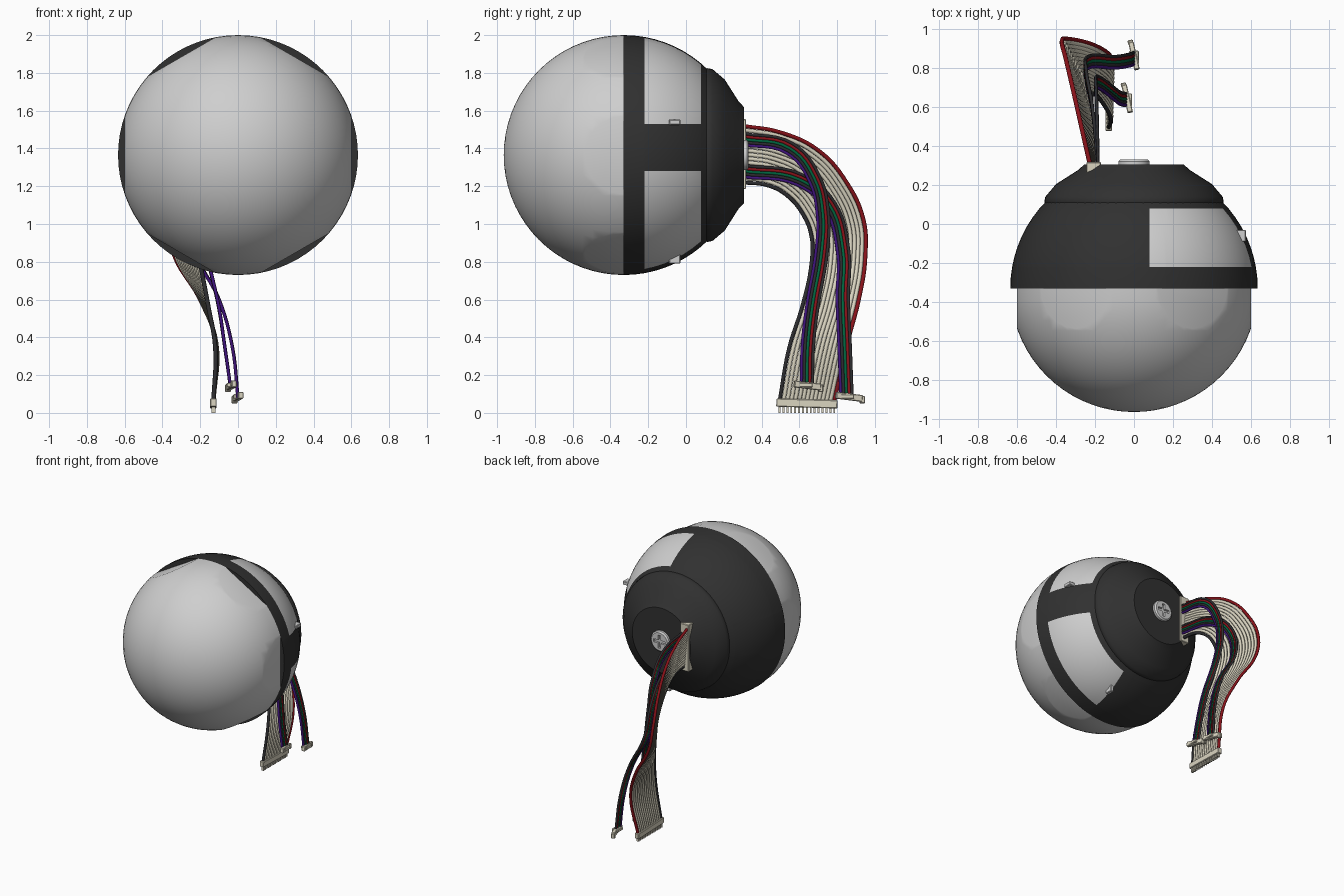
import bpy, bmesh, math
from mathutils import Vector, Matrix

if "Cube" in bpy.data.objects:
    bpy.data.objects.remove(bpy.data.objects["Cube"])

C = Vector((0, -0.33, 1.365))   # ball centre
R = 0.635


def mat(name, rgb):
    m = bpy.data.materials.new(name)
    m.diffuse_color = (*rgb, 1)
    m.use_nodes = True
    m.node_tree.nodes["Principled BSDF"].inputs["Base Color"].default_value = m.diffuse_color
    return m


LIGHT = mat("light grey", (0.62, 0.62, 0.62))
DARK = mat("charcoal", (0.03, 0.03, 0.03))
CREAM = mat("cream", (0.70, 0.66, 0.53))
RED = mat("red", (0.25, 0.006, 0.01))
GREEN = mat("green", (0.0, 0.13, 0.05))
PURPLE = mat("purple", (0.05, 0.006, 0.2))
BLACK = mat("wire black", (0.025, 0.025, 0.028))


def finish(name, bm, mats, loc=(0, 0, 0), smooth=True):
    bmesh.ops.recalc_face_normals(bm, faces=bm.faces)
    me = bpy.data.meshes.new(name)
    bm.to_mesh(me)
    bm.free()
    for m in mats:
        me.materials.append(m)
    ob = bpy.data.objects.new(name, me)
    bpy.context.collection.objects.link(ob)
    ob.location = loc
    if smooth:
        bpy.ops.object.select_all(action='DESELECT')
        ob.select_set(True)
        bpy.context.view_layer.objects.active = ob
        bpy.ops.object.shade_smooth_by_angle(angle=math.radians(30))
    return ob


def ball():
    bm = bmesh.new()
    bmesh.ops.create_uvsphere(bm, u_segments=72, v_segments=36, radius=R,
                              matrix=Matrix.Rotation(math.pi / 2, 4, 'X'))
    return bm


def cut(bm, co, no, clear=True):
    bmesh.ops.bisect_plane(bm, geom=bm.verts[:] + bm.edges[:] + bm.faces[:], dist=1e-5,
                           plane_co=co, plane_no=no, clear_outer=clear)
    if clear:
        bmesh.ops.holes_fill(bm, edges=[e for e in bm.edges if e.is_boundary], sides=0)


def box(name, lo, hi, m, rot_z=0.0, rot_x=0.0, bevel=0.004):
    lo, hi = Vector(lo), Vector(hi)
    bm = bmesh.new()
    bmesh.ops.create_cube(bm, size=1, matrix=Matrix.Diagonal((*(hi - lo), 1)))
    if bevel:
        bmesh.ops.bevel(bm, geom=bm.edges[:], offset=bevel, segments=1, affect='EDGES')
    ob = finish(name, bm, [m], (lo + hi) / 2, smooth=False)
    ob.rotation_euler = (rot_x, 0, rot_z)
    return ob


# Front half ball with six shallow flats around its rim
bm = ball()
for i in range(6):
    n = Vector((math.cos(i * math.pi / 3), 0, math.sin(i * math.pi / 3)))
    cut(bm, n * 0.6, n)
cut(bm, (0, 0, 0), (0, 1, 0))
finish("front_dome", bm, [LIGHT], C)

# Rear shell with two light panels, the second turned a quarter about the ball axis
bm = ball()
cut(bm, (0, 0, 0), (0, -1, 0))
cut(bm, (0, 0.45, 0), (0, 1, 0))
for y in (0.11, 0.41):
    cut(bm, (0, y, 0), (0, 1, 0), False)
for co, no in (((0.08, 0, 0), (1, 0, 0)), ((0, 0, 0.165), (0, 0, 1)),
               ((0.165, 0, 0), (1, 0, 0)), ((0, 0, -0.085), (0, 0, 1))):
    cut(bm, co, no, False)
for f in bm.faces:
    p = f.calc_center_median()
    upper = p.x > 0.08 and p.z > 0.165
    lower = p.x > 0.165 and p.z < -0.085
    if 0.11 < p.y < 0.41 and (upper or lower):
        f.material_index = 1
finish("rear_shell", bm, [DARK, LIGHT], C)

# Small latch at the edge of each panel
box("upper_panel_latch", (0.525, -0.09, 1.525), (0.575, -0.03, 1.553), LIGHT)
box("lower_panel_latch", (0.161, -0.09, 0.79), (0.189, -0.03, 0.84), LIGHT)


# Turned parts around the ball axis, profile as (radius, y)
def lathe(name, prof, m, seg=64):
    bm = bmesh.new()
    vs = [bm.verts.new((r, y, C.z)) for r, y in prof]
    es = [bm.edges.new(p) for p in zip(vs, vs[1:])]
    bmesh.ops.spin(bm, geom=vs + es, cent=(0, 0, C.z), axis=(0, 1, 0),
                   angle=math.tau, steps=seg)
    bmesh.ops.remove_doubles(bm, verts=bm.verts, dist=1e-4)
    return finish(name, bm, [m])


lathe("rear_cap", [(0, 0.10), (0.455, 0.10), (0.46, 0.115), (0.455, 0.14), (0.40, 0.205),
                   (0.285, 0.278), (0.255, 0.306), (0, 0.306)], DARK)

# Screw with a cross slot
screw = lathe("screw", [(0, 0.29), (0.08, 0.29), (0.08, 0.322), (0.07, 0.332), (0, 0.332)],
              LIGHT, 32)
for i, (a, b) in enumerate(((0.05, 0.012), (0.012, 0.05))):
    cutter = box(f"slot_cutter_{i}", (-a, 0.315, C.z - b), (a, 0.36, C.z + b), LIGHT, bevel=0)
    cutter.hide_render = True
    mod = screw.modifiers.new("slot", 'BOOLEAN')
    mod.operation = 'DIFFERENCE'
    mod.object = cutter
    bpy.context.view_layer.objects.active = screw
    bpy.ops.object.modifier_apply(modifier=mod.name)
    bpy.data.objects.remove(cutter)


# Flat cable: touching round wires laid between an outer and an inner edge path
def ribbon(name, outer, inner, colours, radius):
    cu = bpy.data.curves.new(name, 'CURVE')
    cu.dimensions = '3D'
    cu.bevel_depth = radius
    cu.bevel_resolution = 1
    cu.resolution_u = 6
    cu.use_fill_caps = True
    mats = list(dict.fromkeys(colours))
    for m in mats:
        cu.materials.append(m)
    for i, col in enumerate(colours):
        t = i / (len(colours) - 1)
        s = cu.splines.new('BEZIER')
        s.bezier_points.add(len(outer) - 1)
        for bp, o, n in zip(s.bezier_points, outer, inner):
            bp.co = Vector(o).lerp(Vector(n), t)
            bp.handle_left_type = bp.handle_right_type = 'AUTO'
        s.material_index = mats.index(col)
        s.use_smooth = True
    ob = bpy.data.objects.new(name, cu)
    bpy.context.collection.objects.link(ob)
    bpy.ops.object.select_all(action='DESELECT')
    ob.select_set(True)
    bpy.context.view_layer.objects.active = ob
    bpy.ops.object.convert(target='MESH')


def narrow_ribbon(name, path, half=0.03):
    pts = [Vector(p) for p in path]
    outer, inner = [], []
    for i, p in enumerate(pts):
        t = pts[min(i + 1, len(pts) - 1)] - pts[max(i - 1, 0)]
        n = Vector((0, -t.z, t.y)).normalized() * half
        outer.append(p + n)
        inner.append(p - n)
    ribbon(name, outer, inner, [BLACK, RED, GREEN, BLACK, PURPLE], 0.009)


ribbon("wide_cable",
       [(-.225, .30, 1.52), (-.27, .5, 1.485), (-.315, .7, 1.39), (-.35, .85, 1.22),
        (-.37, .94, 1.02), (-.34, .95, .84), (-.2, .915, .6), (-.115, .855, .37),
        (-.13, .785, .06)],
       [(-.2, .30, 1.22), (-.205, .43, 1.205), (-.215, .53, 1.155), (-.22, .62, 1.05),
        (-.215, .665, .93), (-.2, .665, .8), (-.16, .62, .58), (-.12, .545, .34),
        (-.13, .495, .06)],
       [RED] + [CREAM] * 13 + [BLACK], 0.0115)
narrow_ribbon("near_cable",
              [(-.185, .30, 1.45), (-.19, .55, 1.40), (-.195, .68, 1.24), (-.195, .725, 1.05),
               (-.17, .72, .87), (-.1, .667, .55), (-.07, .645, .35), (-.04, .64, .14)])
narrow_ribbon("far_cable",
              [(-.185, .30, 1.28), (-.215, .6, 1.235), (-.245, .76, 1.1), (-.235, .83, .87),
               (-.1, .83, .6), (-.03, .84, .35), (0, .85, .08)])

# Connectors: header on the cap, pinned plug on the wide cable, hooked plugs on the others
box("cap_header", (-.245, .25, 1.185), (-.17, .318, 1.555), CREAM)
box("wide_plug", (-.147, .478, .028), (-.113, .802, .072), CREAM, rot_x=-0.03)
for i in range(15):
    y = 0.495 + i * 0.0207
    box(f"plug_pin_{i}", (-.14, y - .005, 0), (-.12, y + .005, .035), CREAM, bevel=0)
for name, x, y, z in (("near", -.035, .64, .145), ("far", 0, .86, .085)):
    box(name + "_plug", (x - .014, y - .07, z - .018), (x + .014, y + .075, z + .018),
        CREAM, rot_z=0.22, rot_x=-0.12)
    box(name + "_plug_hook", (x - .032, y + .06, z - .035), (x - .004, y + .085, z + .005),
        CREAM, rot_z=0.22)
    box(name + "_plug_key", (x - .025, y - .04, z - .01), (x + .025, y + .03, z + .014), CREAM)
